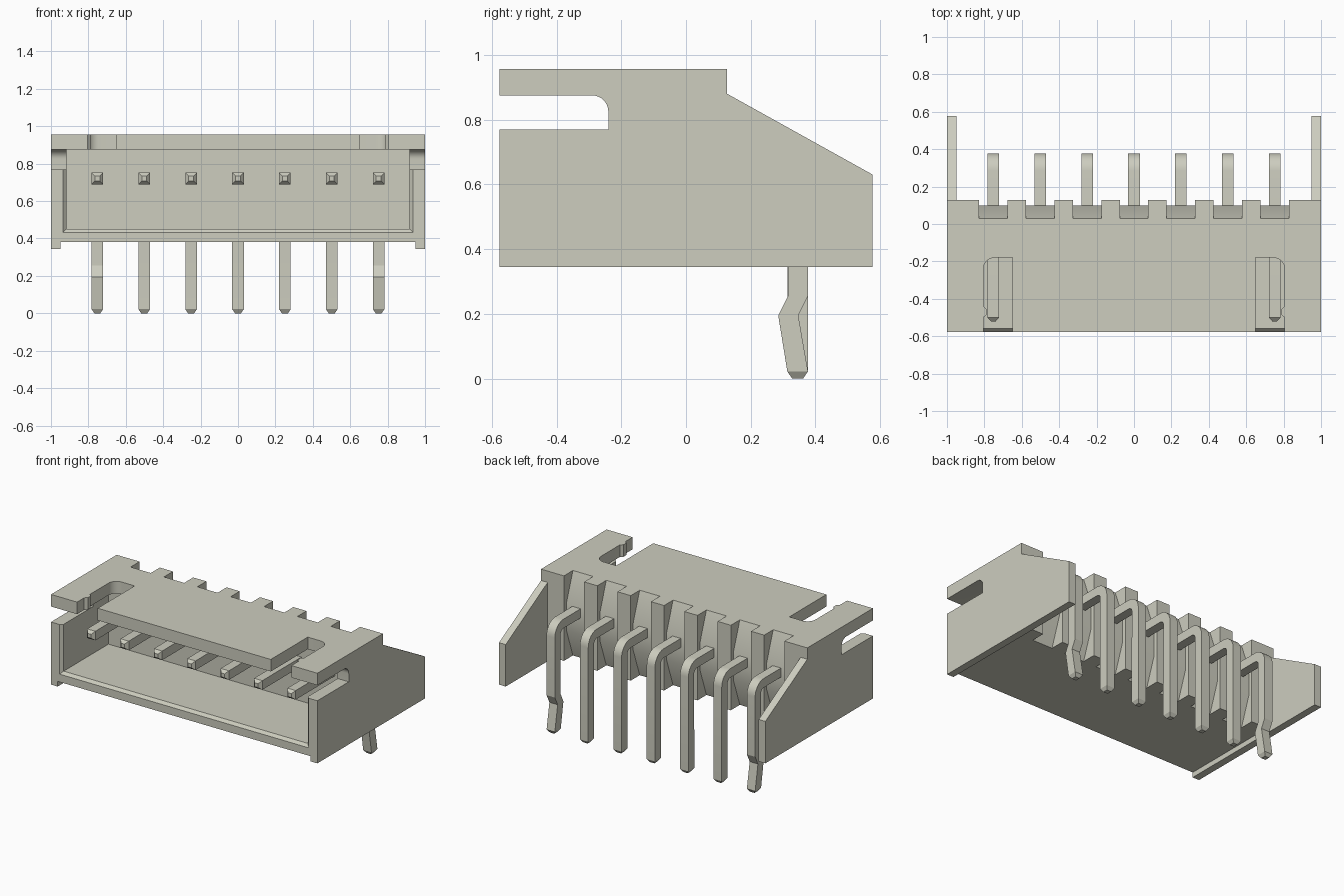
import bpy, bmesh
from math import sin, cos, radians

cube = bpy.data.objects.get("Cube")
if cube:
    bpy.data.objects.remove(cube, do_unlink=True)

mat = bpy.data.materials.new("warm_grey")
mat.use_nodes = True
COLOUR = (0.61, 0.61, 0.52, 1)
mat.diffuse_color = COLOUR
mat.node_tree.nodes["Principled BSDF"].inputs["Base Color"].default_value = COLOUR


def loft(name, rings):
    """Closed solid through rings of matching points."""
    bm = bmesh.new()
    vs = [[bm.verts.new(p) for p in ring] for ring in rings]
    n = len(vs[0])
    for a, b in zip(vs, vs[1:]):
        for i in range(n):
            j = (i + 1) % n
            bm.faces.new((a[i], a[j], b[j], b[i]))
    bm.faces.new(vs[0])
    bm.faces.new(vs[-1])
    bmesh.ops.recalc_face_normals(bm, faces=bm.faces)
    mesh = bpy.data.meshes.new(name)
    bm.to_mesh(mesh)
    bm.free()
    mesh.materials.append(mat)
    ob = bpy.data.objects.new(name, mesh)
    bpy.context.collection.objects.link(ob)
    return ob


def prism_x(name, pts, lo, hi):
    return loft(name, [[(x, y, z) for y, z in pts] for x in (lo, hi)])


def prism_z(name, pts, lo, hi):
    return loft(name, [[(x, y, z) for x, y in pts] for z in (lo, hi)])


def arc(cx, cy, r, start, end, steps=8):
    angles = [radians(start + (end - start) * i / steps) for i in range(steps + 1)]
    return [(cx + r * cos(a), cy + r * sin(a)) for a in angles]


def smooth(ob):
    bpy.ops.object.select_all(action='DESELECT')
    ob.select_set(True)
    bpy.context.view_layer.objects.active = ob
    bpy.ops.object.shade_smooth_by_angle(angle=radians(25))


# Housing: side silhouette across the full width, then cut
BACK, FRONT, TOP, BASE = 0.127, -0.577, 0.957, 0.38
PITCH = 0.2507
housing = prism_x("housing", [(FRONT, 0.345), (0.577, 0.345), (0.577, 0.63),
                              (BACK, 0.88), (BACK, TOP), (FRONT, TOP)], -1, 1)
cutters = []

# Space below the floor and between the rear wings
cutters.append(prism_x("wing_gap_cutter", [(-0.7, 0.2), (-0.7, BASE), (BACK, BASE),
                                           (BACK, 1.2), (0.8, 1.2), (0.8, 0.2)], -0.95, 0.95))

# Front cavity with a flared mouth
mouth = [(-0.594, 0.953, 0.414), (-0.56, 0.917, 0.452), (-0.08, 0.917, 0.452)]
cutters.append(loft("cavity_cutter", [[(-w, y, z), (w, y, z), (w, y, 0.875), (-w, y, 0.875)]
                                      for y, w, z in mouth]))

# Latch slots in the roof and round-cornered notches in the sides
slot = [(0.65, -0.7), (0.805, -0.7), (0.805, -0.5), (0.788, -0.485), (0.788, -0.455),
        (0.805, -0.44)] + arc(0.745, -0.24, 0.06, 0, 90) + [(0.65, -0.18)]
notch = [(-0.7, 0.77), (-0.24, 0.77)] + arc(-0.29, 0.825, 0.05, 0, 90) + [(-0.7, 0.875)]
for s in (-1, 1):
    cutters.append(prism_z("roof_slot_cutter", [(s * x, y) for x, y in slot], 0.8, 1.1))
    cutters.append(prism_x("side_notch_cutter", notch, s * 0.88, s * 1.1))

# Sloping recesses behind every pin
recess = [(0.2, 0.337), (0.015, 0.337), (0.1, 0.577), (0.1, 0.76), (0.015, 1.0), (0.2, 1.0)]
for i in range(-3, 4):
    x = i * PITCH
    cutters.append(prism_x("recess_cutter", recess, x - 0.076, x + 0.076))

bpy.context.view_layer.objects.active = housing
for cutter in cutters:
    mod = housing.modifiers.new("cut", 'BOOLEAN')
    mod.operation = 'DIFFERENCE'
    mod.solver = 'EXACT'
    mod.object = cutter
    bpy.ops.object.modifier_apply(modifier=mod.name)
    bpy.data.objects.remove(cutter, do_unlink=True)
smooth(housing)

# Bent square pins with tapered ends; the two end pins are kinked
HALF = 0.031
bend = zip(arc(0.285, 0.66, 0.092, 90, 0), arc(0.285, 0.66, 0.03, 90, 0))
head = [((-0.52, 0.734), (-0.52, 0.708), 0.013), ((-0.5, 0.752), (-0.5, 0.69), HALF)]
head += [(outer, inner, HALF) for outer, inner in bend]
kink = [((0.377, 0.255), (0.315, 0.255), HALF), ((0.347, 0.195), (0.285, 0.195), HALF)]
tail = [((0.377, 0.022), (0.313, 0.022), HALF), ((0.362, 0), (0.328, 0), 0.016)]
for i in range(-3, 4):
    x = i * PITCH
    path = head + (kink if abs(i) == 3 else []) + tail
    pin = loft(f"pin_{i + 4}", [[(x - w, *a), (x + w, *a), (x + w, *b), (x - w, *b)]
                                for a, b, w in path])
    smooth(pin)
